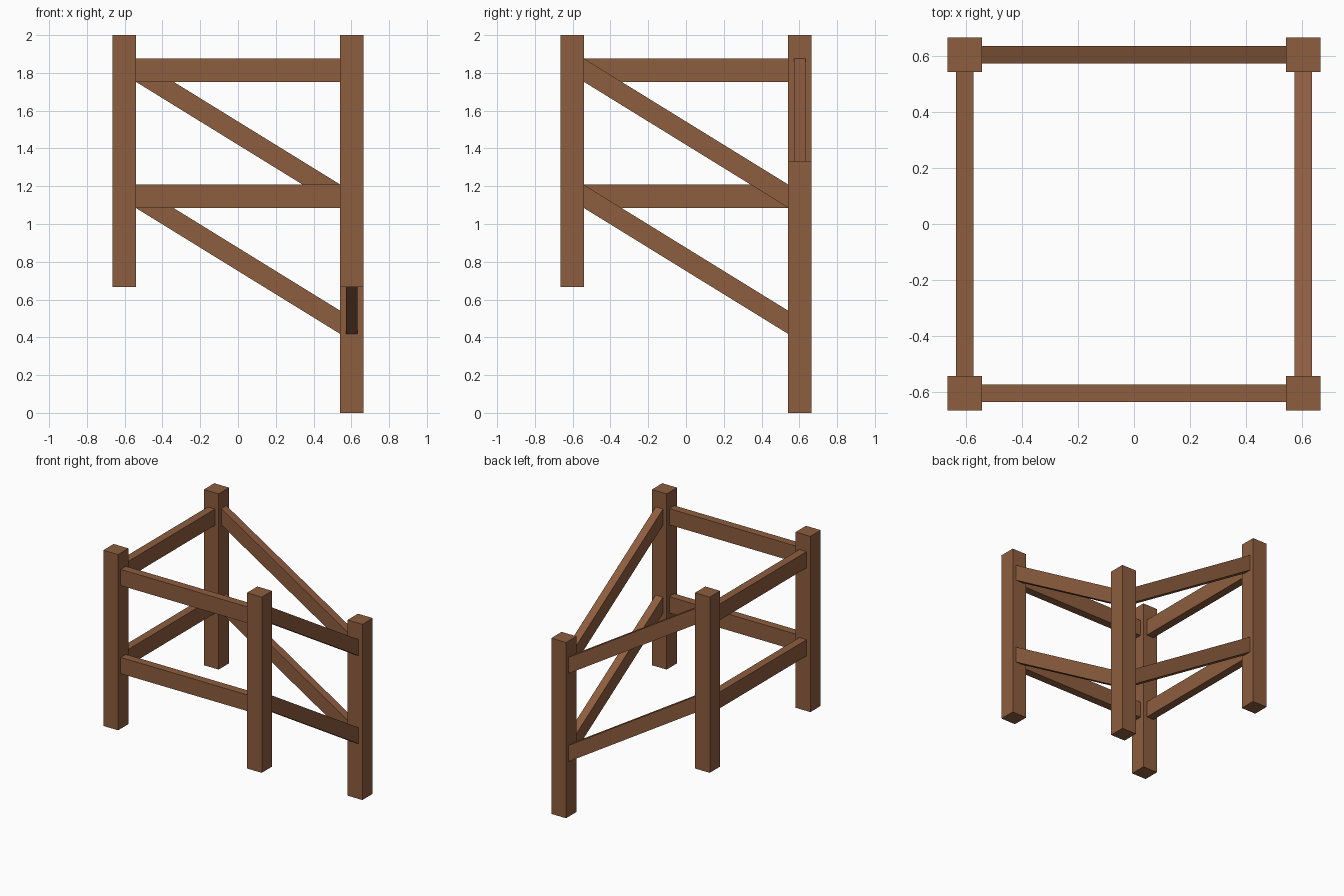
import bpy, bmesh

if "Cube" in bpy.data.objects:
    bpy.data.objects.remove(bpy.data.objects["Cube"])

C, P, T = 0.603, 0.124, 0.061      # post centre offset, post width, rail thickness
H, DROP, RH = 1.333, 0.667, 0.123  # post height, ground step, rail height

wood = bpy.data.materials.new("wood")
wood.diffuse_color = (0.27, 0.11, 0.05, 1)
wood.use_nodes = True
wood.node_tree.nodes["Principled BSDF"].inputs["Base Color"].default_value = wood.diffuse_color


def prism(name, a, b, half_w, z0a, z0b, height):
    """Bar from plan point a to b, with its own base height at each end."""
    along_x = abs(b[0] - a[0]) > abs(b[1] - a[1])
    sx, sy = (0, half_w) if along_x else (half_w, 0)
    bm = bmesh.new()
    rings = []
    for (x, y), z in ((a, z0a), (b, z0b)):
        rings.append([bm.verts.new((x + s * sx, y + s * sy, z + h))
                      for s, h in ((-1, 0), (1, 0), (1, height), (-1, height))])
    for r in rings:
        bm.faces.new(r)
    for i in range(4):
        j = (i + 1) % 4
        bm.faces.new((rings[0][i], rings[0][j], rings[1][j], rings[1][i]))
    bmesh.ops.recalc_face_normals(bm, faces=bm.faces)
    mesh = bpy.data.meshes.new(name)
    bm.to_mesh(mesh)
    bm.free()
    mesh.materials.append(wood)
    bpy.context.collection.objects.link(bpy.data.objects.new(name, mesh))


# Corners in order around the pen: only the back right one stands a step lower
corners = [("front_left", -C, -C, DROP), ("front_right", C, -C, DROP),
           ("back_right", C, C, 0.0), ("back_left", -C, C, DROP)]
sides = ["front", "right", "back", "left"]

for i, (name, x, y, z) in enumerate(corners):
    # Square post
    prism(name + "_post", (x - P / 2, y), (x + P / 2, y), P / 2, z, z, H)

    # Two rails to the next post, sheared where the ground steps
    _, nx, ny, nz = corners[(i + 1) % 4]
    k = P / 2 / (2 * C)
    a = (x + (nx - x) * k, y + (ny - y) * k)
    b = (nx + (x - nx) * k, ny + (y - ny) * k)
    for level, h in (("lower", 0.418), ("upper", 1.086)):
        prism(f"{sides[i]}_{level}_rail", a, b, T / 2, z + h, nz + h, RH)
